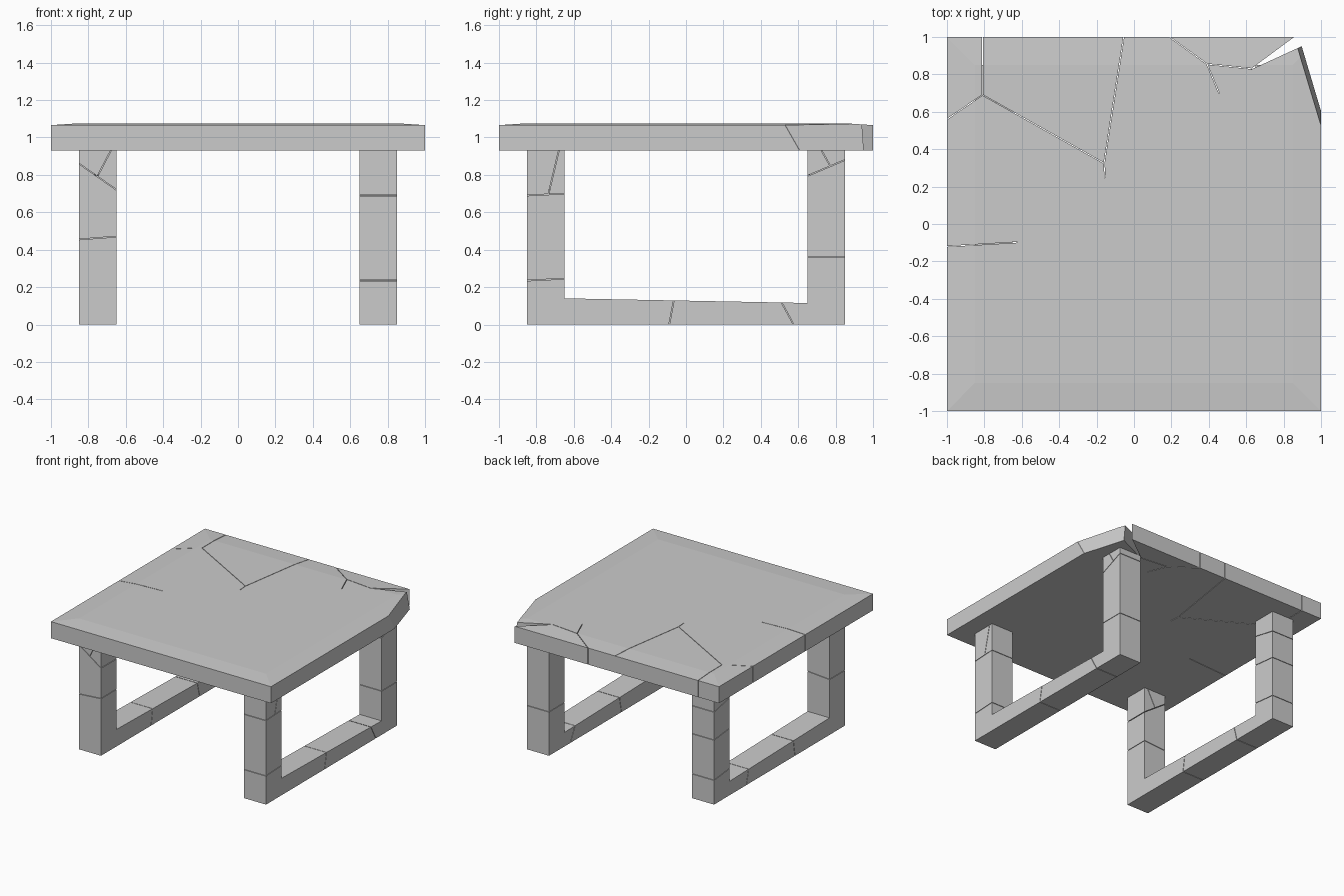
import bpy, bmesh
from mathutils import Vector

if "Cube" in bpy.data.objects:
    bpy.data.objects.remove(bpy.data.objects["Cube"])

GAP = 0.002


def clip(bm, co, no):
    """Keep the side of the plane opposite its normal and cap the cut."""
    no = no.normalized()
    bmesh.ops.bisect_plane(bm, geom=bm.verts[:] + bm.edges[:] + bm.faces[:], dist=1e-5,
                           plane_co=co - no * GAP, plane_no=no, clear_outer=True)
    rim = [e for e in bm.edges if e.is_boundary]
    if rim:
        bmesh.ops.holes_fill(bm, edges=rim, sides=0)


def make_object(name, pieces):
    out = bmesh.new()
    for p in pieces:
        bmesh.ops.recalc_face_normals(p, faces=p.faces[:])
        tmp = bpy.data.meshes.new("tmp")
        p.to_mesh(tmp)
        p.free()
        out.from_mesh(tmp)
        bpy.data.meshes.remove(tmp)
    me = bpy.data.meshes.new(name)
    out.to_mesh(me)
    out.free()
    ob = bpy.data.objects.new(name, me)
    bpy.context.collection.objects.link(ob)
    return ob


# Tabletop slab: square block with a slightly raised inner panel
def slab():
    bm = bmesh.new()
    rings = [[bm.verts.new((sx * r, sy * r, z)) for sx, sy in ((-1, -1), (1, -1), (1, 1), (-1, 1))]
             for r, z in ((1, 0.93), (1, 1.066), (0.85, 1.076))]
    bm.faces.new(rings[0][::-1])
    bm.faces.new(rings[2])
    for lo, hi in zip(rings, rings[1:]):
        for i in range(4):
            j = (i + 1) % 4
            bm.faces.new((lo[i], lo[j], hi[j], hi[i]))
    return bm


# Crack junctions on the top (capitals inside, small letters on the rim, digits at corners)
N = dict(A=(-.81, .69), B=(-.16, .325), C=(-.15, .175), D=(-.32, -.08), E=(.06, -.92), F=(.42, -.625),
         G=(.70, .11), H=(.71, .08), I=(.81, .13), J=(.39, .855), K=(.63, .83),
         a=(-1, .56), b=(-.81, 1), c=(-.055, 1), d=(.19, 1), e=(.86, 1), f=(1, .53), g=(1, .37),
         h=(1, .04), i=(1, -.16), j=(1, -.64), k=(.05, -1), l=(-.42, -1), m=(-1, -.53), n=(-1, -.12))
N.update({'1': (-1, -1), '2': (1, -1), '3': (1, 1), '4': (-1, 1)})
# How far each crack drifts on its way down to the underside
LEAN = dict(f=(0, .08), g=(0, .08), h=(0, -.02), i=(0, -.22), j=(0, -.04), k=(.01, 0), l=(-.07, 0))
CELLS = "bAa4 bABc nDCBAa nDEklm ml1 CGHFED EFj2k FHij HihIG Ihg GIgfKJ dJKe Kef3 cBCGJd".split()

shards = []
for cell in CELLS:
    bm = slab()
    mid = sum((Vector((*N[s], 1.0)) for s in cell), Vector()) / len(cell)
    for s, t in zip(cell, cell[1:] + cell[0]):
        p, q = Vector((*N[s], 1.07)), Vector((*N[t], 1.07))
        if any(p[ax] == q[ax] and abs(p[ax]) == 1 for ax in (0, 1)):
            continue
        ls, lt = LEAN.get(s, (0, 0)), LEAN.get(t, (0, 0))
        no = (q - p).cross(Vector((ls[0] + lt[0], ls[1] + lt[1], -.14)))
        if no.dot(p - Vector((mid.x, mid.y, 1.07))) < 0:
            no.negate()
        clip(bm, p, no)
    shards.append(bm)
make_object("tabletop", shards)


# U-shaped leg frame: two posts joined by a floor runner
def frame(x0, x1):
    prof = [(-.85, 0), (.85, 0), (.85, .93), (.65, .93), (.65, .115), (-.65, .14), (-.65, .93), (-.85, .93)]
    bm = bmesh.new()
    face = bm.faces.new([bm.verts.new((x0, y, z)) for y, z in prof])
    ext = bmesh.ops.extrude_face_region(bm, geom=[face])['geom']
    bmesh.ops.translate(bm, verts=[v for v in ext if isinstance(v, bmesh.types.BMVert)], vec=(x1 - x0, 0, 0))
    bmesh.ops.recalc_face_normals(bm, faces=bm.faces[:])
    return bm


def crack(pieces, idx, axis, u0, z0, u1, z1):
    """Split one piece along a line seen from the front (x) or side (y)."""
    du, dz = u1 - u0, z1 - z0
    if axis == 'y':
        co, no = Vector((0, u0, z0)), Vector((0, -dz, du))
    else:
        co, no = Vector((u0, 0, z0)), Vector((-dz, 0, du))
    upper = pieces[idx].copy()
    clip(pieces[idx], co, no)
    clip(upper, co, -no)
    pieces.insert(idx + 1, upper)


RIGHT = [(0, 'y', -.09, 0, -.065, .13), (0, 'y', .51, .12, .575, 0),
         (2, 'y', -.85, .69, -.65, .70), (3, 'y', -.73, .72, -.68, .93), (2, 'y', -.85, .235, -.65, .245),
         (1, 'y', .65, .36, .85, .36), (2, 'y', .65, .795, .85, .88), (3, 'y', .725, .93, .77, .85)]
LEFT = [(0, 'y', -.20, 0, -.18, .13), (0, 'y', .40, .12, .43, 0),
        (2, 'x', -.85, .455, -.65, .47), (3, 'x', -.85, .86, -.65, .72), (4, 'x', -.745, .805, -.68, .93),
        (1, 'y', .65, .22, .85, .20), (2, 'y', .65, .55, .85, .53), (3, 'y', .65, .80, .85, .76)]

for name, x0, x1, cuts in (("right_leg_frame", .65, .85, RIGHT), ("left_leg_frame", -.85, -.65, LEFT)):
    parts = [frame(x0, x1)]
    for cut in cuts:
        crack(parts, *cut)
    make_object(name, parts)
